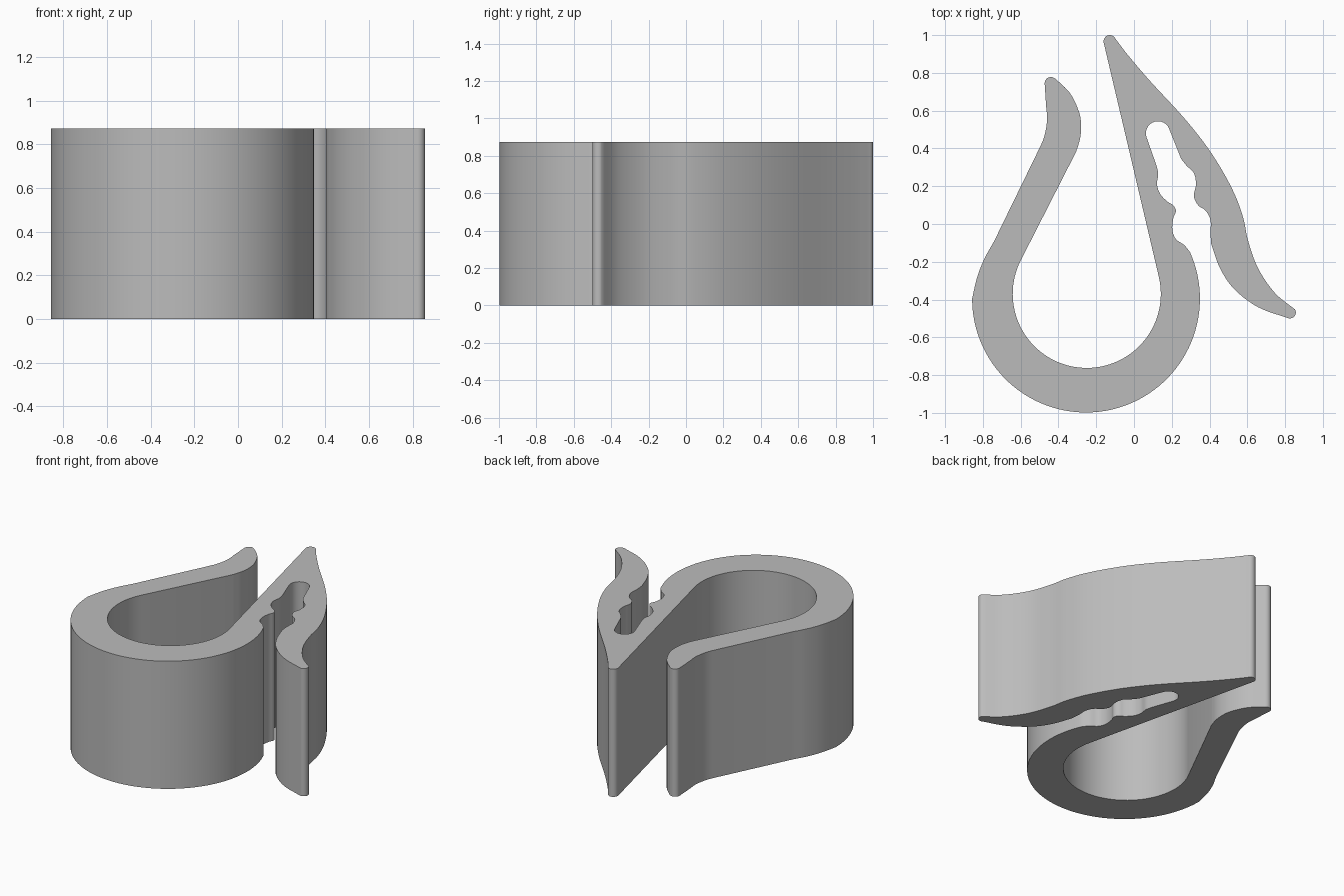
import bpy
import bmesh
from math import cos, sin, radians
from mathutils import Vector

HEIGHT = 0.873

cube = bpy.data.objects.get("Cube")
if cube:
    bpy.data.objects.remove(cube, do_unlink=True)


def arc(cx, cy, radius, start, end, steps=12):
    """Points on a circular arc, angles in degrees."""
    angles = [radians(start + (end - start) * i / steps) for i in range(steps + 1)]
    return [Vector((cx + radius * cos(a), cy + radius * sin(a))) for a in angles]


def smooth_curve(*points, steps=5):
    """Smooth curve passing through every given point."""
    pts = [Vector(p) for p in points]
    pts = [2 * pts[0] - pts[1]] + pts + [2 * pts[-1] - pts[-2]]
    result = []
    for a, b, c, d in zip(pts, pts[1:], pts[2:], pts[3:]):
        for i in range(steps):
            t = i / steps
            result.append(0.5 * (2 * b + (c - a) * t
                                 + (2 * a - 5 * b + 4 * c - d) * t ** 2
                                 + (3 * b - a - 3 * c + d) * t ** 3))
    return result + [pts[-2]]


def extrude_profile(name, outline, height, material):
    """Solid prism over a closed outline, with smooth walls and flat caps."""
    clean = [p for i, p in enumerate(outline) if (p - outline[i - 1]).length > 0.001]
    bm = bmesh.new()
    base = bm.faces.new([bm.verts.new((p.x, p.y, 0)) for p in clean])
    extruded = bmesh.ops.extrude_face_region(bm, geom=[base], use_keep_orig=True)
    top = [g for g in extruded["geom"] if isinstance(g, bmesh.types.BMVert)]
    bmesh.ops.translate(bm, verts=top, vec=(0, 0, height))
    bmesh.ops.recalc_face_normals(bm, faces=bm.faces)
    mesh = bpy.data.meshes.new(name)
    bm.to_mesh(mesh)
    bm.free()
    mesh.materials.append(material)
    obj = bpy.data.objects.new(name, mesh)
    bpy.context.collection.objects.link(obj)
    bpy.ops.object.select_all(action="DESELECT")
    obj.select_set(True)
    bpy.context.view_layer.objects.active = obj
    bpy.ops.object.shade_smooth_by_angle(angle=radians(35))
    return obj


# Plain grey plastic
grey = bpy.data.materials.new("grey plastic")
grey.use_nodes = True
colour = (0.5, 0.5, 0.5, 1)
grey.diffuse_color = colour
grey.node_tree.nodes["Principled BSDF"].inputs["Base Color"].default_value = colour

# Left arm: rounded tip, hooked outer side and shoulder
arm_tip = arc(-0.44, 0.745, 0.033, 50, 180)
arm_outer = smooth_curve((-0.465, 0.62), (-0.46, 0.55), (-0.476, 0.46), (-0.508, 0.386))
shoulder = smooth_curve((-0.74, -0.09), (-0.79, -0.18), (-0.83, -0.28), (-0.857, -0.395))

# Large round loop
loop_outer = arc(-0.254, -0.395, 0.603, 180, 382, 64)
loop_inner = arc(-0.25, -0.37, 0.392, 13.6, -207.2, 64)

# Wavy slot between the loop and the lever
slot_left = smooth_curve(
    (0.296, -0.148), (0.265, -0.111), (0.222, -0.08), (0.203, -0.03), (0.208, 0.03),
    (0.222, 0.07), (0.206, 0.1), (0.175, 0.12), (0.138, 0.16), (0.122, 0.21),
    (0.128, 0.265), (0.12, 0.307))
slot_end = arc(0.127, 0.48, 0.064, 198, 18, 20)
slot_right = smooth_curve(
    (0.25, 0.344), (0.28, 0.307), (0.317, 0.27), (0.328, 0.21), (0.317, 0.148),
    (0.339, 0.1), (0.38, 0.07), (0.405, 0.02), (0.405, -0.05), (0.409, -0.106))

# Curved finger lever with rounded ends
lever_inner = smooth_curve((0.409, -0.106), (0.455, -0.233), (0.53, -0.344),
                           (0.656, -0.44), (0.817, -0.499))
lever_tip = arc(0.825, -0.468, 0.032, 255, 390)
lever_outer = smooth_curve(
    (0.852, -0.452), (0.746, -0.365), (0.656, -0.233), (0.603, -0.085), (0.577, 0.037),
    (0.52, 0.185), (0.413, 0.37), (0.275, 0.55), (0.085, 0.757), (-0.032, 0.894),
    (-0.1, 0.983))
point_tip = arc(-0.128, 0.967, 0.033, 30, 193)

# Inner side of the left arm
arm_inner = smooth_curve((-0.307, 0.381), (-0.286, 0.45), (-0.28, 0.52), (-0.291, 0.593),
                         (-0.339, 0.693), (-0.418, 0.771))

outline = (arm_tip + arm_outer + shoulder + loop_outer + slot_left + slot_end
           + slot_right + lever_inner + lever_tip + lever_outer + point_tip
           + loop_inner + arm_inner)
extrude_profile("spring_clip", outline, HEIGHT, grey)
